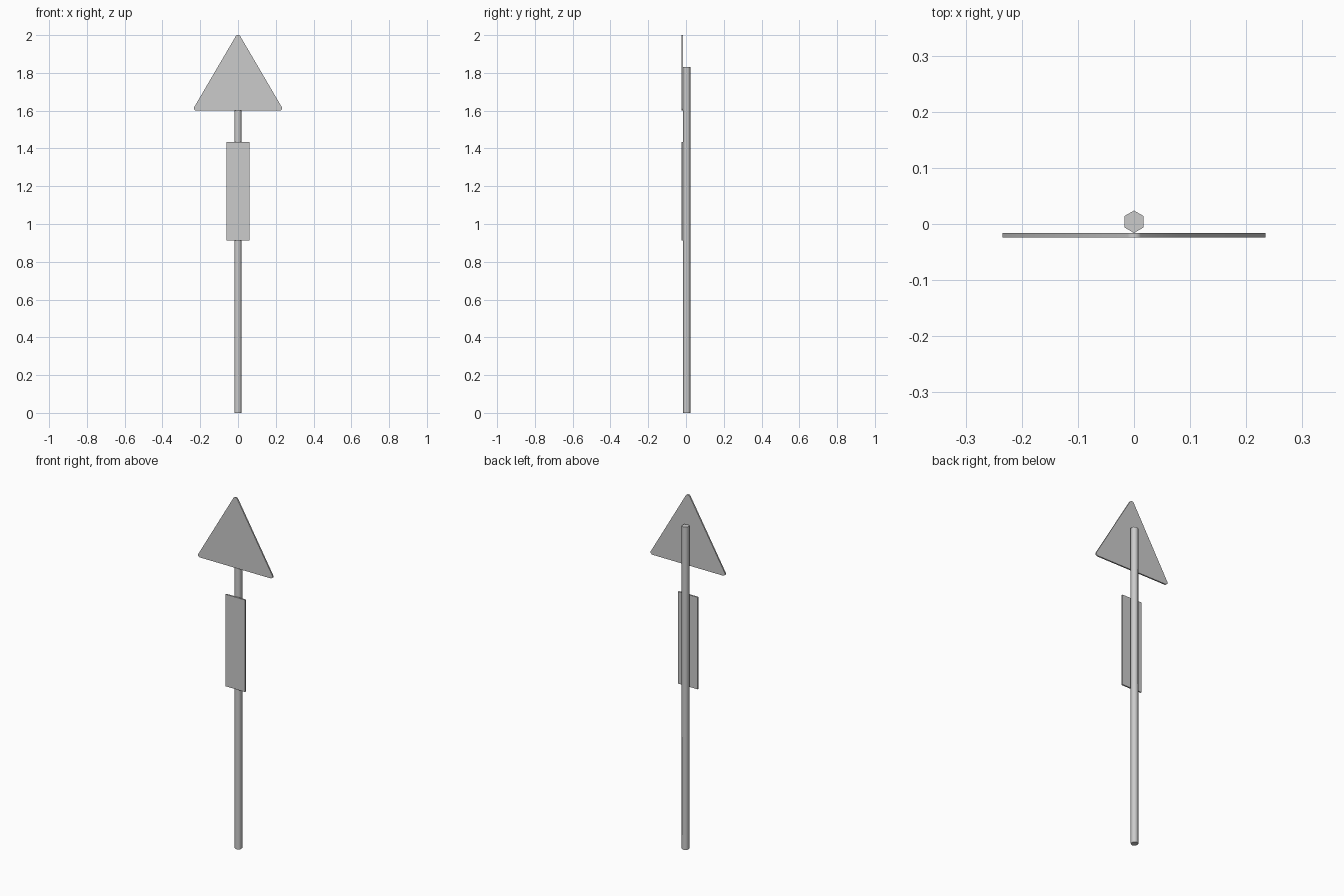
import bpy, bmesh
from math import cos, sin, radians
from mathutils import Vector

if "Cube" in bpy.data.objects:
    bpy.data.objects.remove(bpy.data.objects["Cube"])


def prism(name, outline, direction):
    """Extrude a closed outline along a direction, smooth over shallow edges."""
    bm = bmesh.new()
    face = bm.faces.new([bm.verts.new(p) for p in outline])
    ext = bmesh.ops.extrude_face_region(bm, geom=[face], use_keep_orig=True)
    moved = [g for g in ext["geom"] if isinstance(g, bmesh.types.BMVert)]
    bmesh.ops.translate(bm, verts=moved, vec=Vector(direction))
    bmesh.ops.recalc_face_normals(bm, faces=bm.faces)
    mesh = bpy.data.meshes.new(name)
    bm.to_mesh(mesh)
    bm.free()
    obj = bpy.data.objects.new(name, mesh)
    bpy.context.collection.objects.link(obj)
    bpy.ops.object.select_all(action="DESELECT")
    obj.select_set(True)
    bpy.context.view_layer.objects.active = obj
    bpy.ops.object.shade_smooth_by_angle(angle=radians(65))
    return obj


FRONT, THICK = -0.024, 0.008


def plate(name, half):
    """Flat plate from its right-hand (x, z) profile, mirrored across x = 0."""
    pts = half + [(-x, z) for x, z in reversed(half) if x > 0]
    return prism(name, [(x, FRONT, z) for x, z in pts], (0, THICK, 0))


# hexagonal pole, corners pointing front and back
angles = [radians(90 + 60 * i) for i in range(6)]
prism("pole", [(0.02 * cos(a), 0.004 + 0.02 * sin(a), 0) for a in angles],
      (0, 0, 1.832))

# triangular warning plate with slightly rounded corners
plate("triangle_plate", [(0, 2.0), (0.007, 1.999), (0.012, 1.994),
                         (0.234, 1.615), (0.234, 1.607), (0.224, 1.6)])

# narrow rectangular plate below it
plate("lower_plate", [(0.062, 1.434), (0.062, 0.912)])
